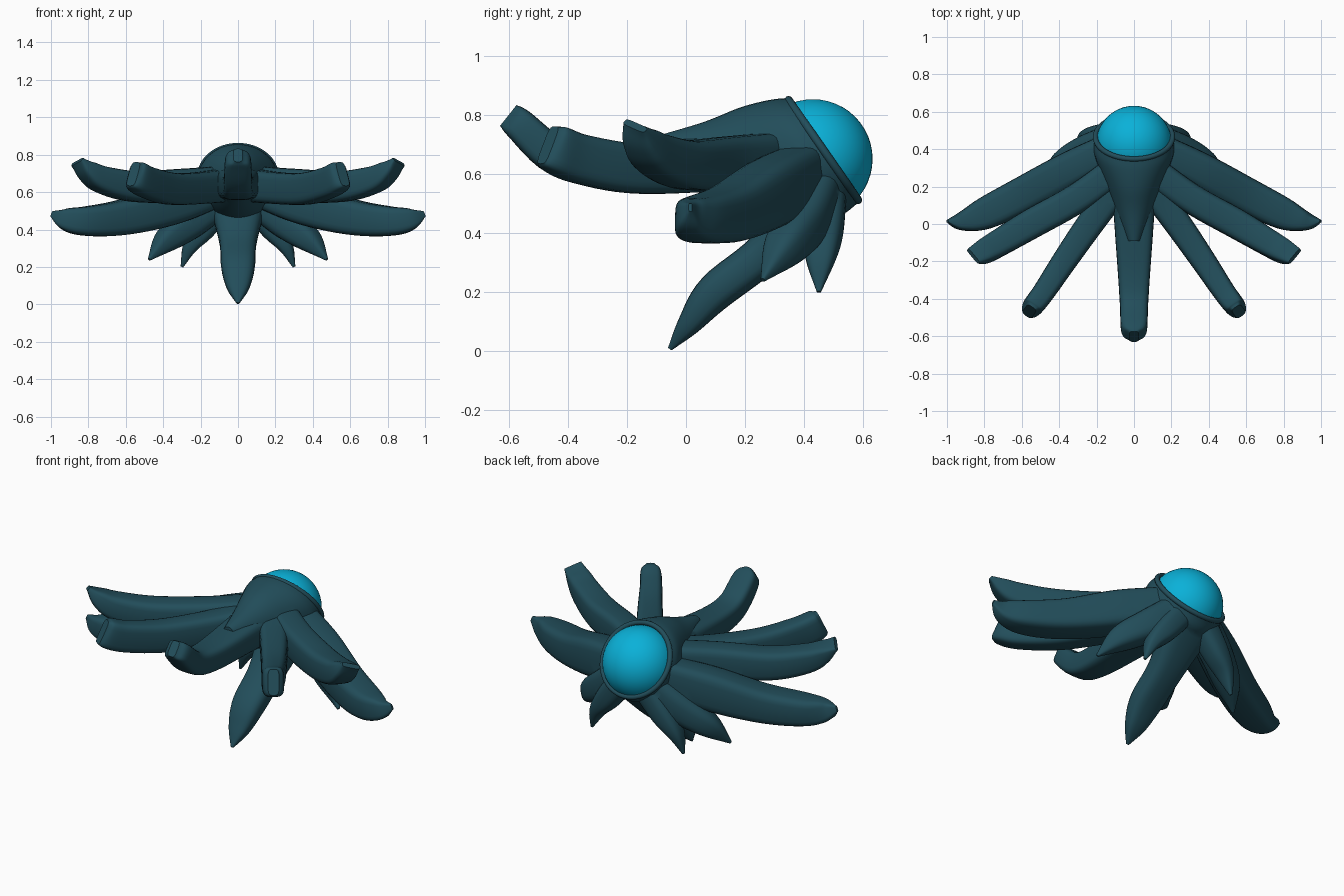
import bpy, bmesh, math
from mathutils import Vector

if "Cube" in bpy.data.objects:
    bpy.data.objects.remove(bpy.data.objects["Cube"])


def material(name, color):
    m = bpy.data.materials.new(name)
    m.diffuse_color = color
    m.use_nodes = True
    m.node_tree.nodes["Principled BSDF"].inputs["Base Color"].default_value = m.diffuse_color
    return m


TEAL = material("dark_teal", (0.016, 0.075, 0.103, 1))
CYAN = material("bright_cyan", (0.003, 0.44, 0.69, 1))
petals = bpy.data.collections.new("petals")
bpy.context.scene.collection.children.link(petals)


def spline(p, steps=6):
    """Catmull-Rom samples through the control vectors."""
    p = [p[0] * 2 - p[1]] + p + [p[-1] * 2 - p[-2]]
    out = []
    for i in range(1, len(p) - 2):
        a, b, c, d = p[i - 1:i + 3]
        for k in range(steps):
            t = k / steps
            out.append((b * 2 + (c - a) * t + (a * 2 - b * 5 + c * 4 - d) * t * t
                        + (b * 3 - a - c * 3 + d) * t ** 3) / 2)
    return out + [p[-2]]


def select(ob):
    bpy.ops.object.select_all(action='DESELECT')
    ob.select_set(True)
    bpy.context.view_layer.objects.active = ob


def finish(ob, mat, angle=40):
    if not ob.data.materials:
        ob.data.materials.append(mat)
    select(ob)
    bpy.ops.object.shade_smooth_by_angle(angle=math.radians(angle))


def loft(name, stations, power=4, mirror=False, sides=24, roll=0, coll=petals):
    """Sweep a rounded-box section; a station is x, y, z, width, height (and a fixed tilt)."""
    path = spline([Vector(s[:3]) for s in stations])
    tilted = len(stations[0]) == 6
    size = spline([Vector((s[3], s[4], s[5] if tilted else 0)) for s in stations])
    bm = bmesh.new()
    rings = []
    for i, (c, s) in enumerate(zip(path, size)):
        t = (path[min(i + 1, len(path) - 1)] - path[max(i - 1, 0)]).normalized()
        if tilted:
            a = math.radians(s.z)
            t = Vector((0, -math.cos(a), -math.sin(a)))
        side = t.cross(Vector((0, 0, 1))).normalized()
        up = side.cross(t)
        r = math.radians(roll) * (i / len(path)) ** 4
        side, up = side * math.cos(r) + up * math.sin(r), up * math.cos(r) - side * math.sin(r)
        ring = []
        for k in range(sides):
            a = 2 * math.pi * k / sides
            u, v = math.cos(a), math.sin(a)
            u = math.copysign(abs(u) ** (2 / power), u)
            v = math.copysign(abs(v) ** (2 / power), v)
            ring.append(bm.verts.new(c + side * u * max(s.x, .01) / 2 + up * v * max(s.y, .01) / 2))
        rings.append(ring)
    for r, q in zip(rings, rings[1:]):
        for k in range(sides):
            j = (k + 1) % sides
            bm.faces.new((r[k], r[j], q[j], q[k]))
    bm.faces.new(rings[0])
    bm.faces.new(rings[-1])
    bmesh.ops.recalc_face_normals(bm, faces=bm.faces)
    me = bpy.data.meshes.new(name)
    bm.to_mesh(me)
    bm.free()
    ob = bpy.data.objects.new(name, me)
    coll.objects.link(ob)
    finish(ob, TEAL)
    if mirror:
        m = ob.modifiers.new("mirror", 'MIRROR')
        m.use_mirror_merge = False
        bpy.ops.object.modifier_apply(modifier=m.name)
    return ob


# Tapering cup that holds the dome
cup = loft("cup_with_petals", [(0, .465, .68, .42, .43, 35), (0, .39, .65, .43, .45, 27),
                               (0, .23, .645, .32, .37, 15), (0, .06, .67, .19, .21, 0),
                               (0, -.09, .69, .07, .08, 0)],
           power=2, sides=40, coll=bpy.context.scene.collection)

# Rim ring around the cup mouth
normal = Vector((0, .82, .57)).normalized()
bpy.ops.mesh.primitive_torus_add(major_radius=.206, minor_radius=.014, major_segments=64,
                                 minor_segments=12, location=(0, .465, .68),
                                 rotation=normal.to_track_quat('Z', 'Y').to_euler())
rim = bpy.context.object
rim.name = "cup_rim"
finish(rim, TEAL, 60)

# Dome: a sphere trimmed just behind the rim plane
bpy.ops.mesh.primitive_uv_sphere_add(segments=48, ring_count=24, radius=.202, location=(0, .43, .65))
dome = bpy.context.object
dome.name = "dome"
bm = bmesh.new()
bm.from_mesh(dome.data)
bmesh.ops.bisect_plane(bm, geom=bm.verts[:] + bm.edges[:] + bm.faces[:], plane_co=normal * .03,
                       plane_no=normal, clear_inner=True)
bm.to_mesh(dome.data)
bm.free()
finish(dome, CYAN, 60)

# Long petals curling upward
loft("front_petal", [(0, .25, .65, .24, .2), (0, 0, .64, .21, .16), (0, -.28, .63, .17, .14),
                     (0, -.44, .66, .15, .13), (0, -.565, .767, .135, .11), (0, -.602, .797, .05, .09)])
loft("inner_petals", [(.05, .25, .64, .16, .18), (.2, .05, .622, .15, .17), (.36, -.18, .618, .135, .17),
                      (.48, -.36, .65, .12, .165), (.54, -.44, .682, .11, .16),
                      (.56, -.468, .697, .06, .14)], mirror=True)
loft("middle_petals", [(.08, .3, .65, .16, .18), (.3, .14, .635, .16, .18), (.55, 0, .63, .16, .165),
                       (.72, -.10, .665, .145, .14), (.80, -.145, .71, .13, .10),
                       (.86, -.172, .762, .10, .025)], mirror=True, roll=28)

# Broad side petals
loft("side_petals", [(.1, .42, .62, .16, .18), (.35, .29, .54, .19, .22), (.6, .155, .468, .19, .19),
                     (.8, .055, .445, .17, .16), (.92, .015, .455, .10, .12),
                     (.998, .015, .485, .012, .03)], mirror=True)

# Pointed petals hanging underneath
loft("lower_petal", [(0, .45, .53, .3, .18), (0, .27, .335, .2, .14), (0, .1, .20, .18, .13),
                     (0, .01, .09, .12, .08), (0, -.055, .006, .015, .015)], power=2.8)
loft("lower_outer_petals", [(.1, .45, .56, .17, .18), (.25, .4, .44, .16, .17), (.38, .33, .345, .13, .13),
                            (.475, .26, .24, .015, .015)], power=2.8, mirror=True)
loft("lower_back_petals", [(.08, .47, .54, .15, .15), (.18, .465, .41, .135, .13), (.255, .455, .31, .10, .08),
                           (.3, .45, .20, .015, .015)], power=2.8, mirror=True)

# Fuse the petals into the cup so nothing is left inside
union = cup.modifiers.new("union", 'BOOLEAN')
union.operation = 'UNION'
union.operand_type = 'COLLECTION'
union.collection = petals
union.solver = 'EXACT'
union.use_self = True
select(cup)
bpy.ops.object.modifier_apply(modifier=union.name)
for ob in list(petals.objects):
    bpy.data.objects.remove(ob)
finish(cup, TEAL)
